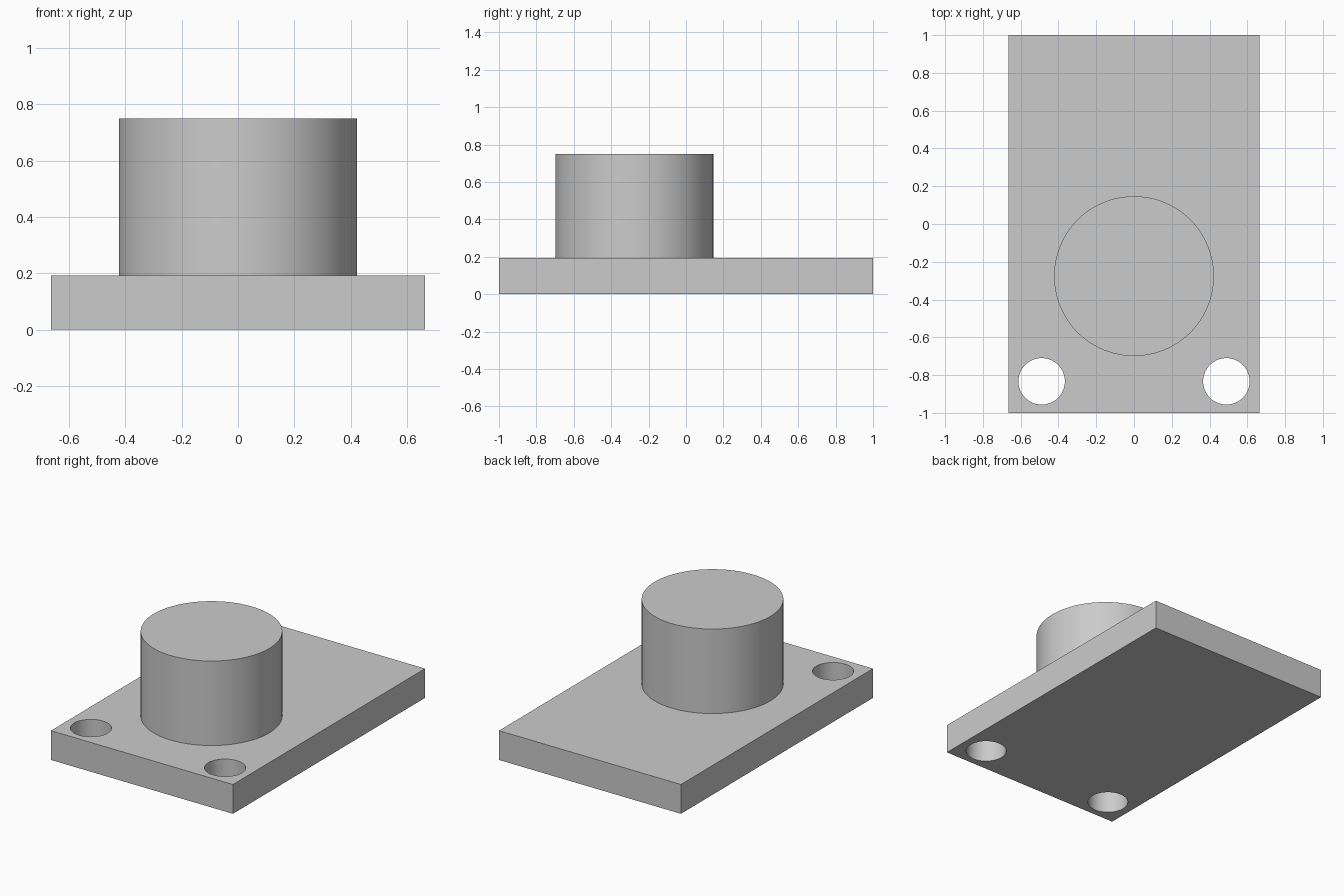
import bpy
import math

cube = bpy.data.objects.get("Cube")
if cube:
    bpy.data.objects.remove(cube, do_unlink=True)

WIDTH, LENGTH, THICK = 1.327, 2.0, 0.193
TOP = 0.75

# Plain grey finish
grey = bpy.data.materials.new("plain_grey")
grey.use_nodes = True
color = (0.6, 0.6, 0.6, 1.0)
grey.diffuse_color = color
grey.node_tree.nodes["Principled BSDF"].inputs["Base Color"].default_value = color


def finish(obj, name):
    obj.name = name
    obj.data.materials.clear()
    obj.data.materials.append(grey)
    return obj


def cylinder(name, radius, x, y, bottom, top, sides=96):
    bpy.ops.mesh.primitive_cylinder_add(
        vertices=sides, radius=radius, depth=top - bottom,
        location=(x, y, (bottom + top) / 2))
    return finish(bpy.context.object, name)


def smooth(obj):
    bpy.ops.object.select_all(action='DESELECT')
    obj.select_set(True)
    bpy.context.view_layer.objects.active = obj
    bpy.ops.object.shade_smooth_by_angle(angle=math.radians(30))


# Rectangular base plate
bpy.ops.mesh.primitive_cube_add(size=1, location=(0, 0, THICK / 2))
plate = finish(bpy.context.object, "base_plate")
plate.scale = (WIDTH, LENGTH, THICK)
bpy.ops.object.transform_apply(location=False, rotation=False, scale=True)

# Two mounting holes through the front corners
for side in (-1, 1):
    cutter = cylinder("hole_cutter", 0.123, side * 0.489, -0.833, -0.1, THICK + 0.1, 64)
    cutter.hide_render = True
    cut = plate.modifiers.new("mounting_hole", 'BOOLEAN')
    cut.operation = 'DIFFERENCE'
    cut.solver = 'EXACT'
    cut.object = cutter
    bpy.context.view_layer.objects.active = plate
    bpy.ops.object.modifier_apply(modifier=cut.name)
    bpy.data.objects.remove(cutter, do_unlink=True)
smooth(plate)

# Solid round boss standing on the plate
boss = cylinder("round_boss", 0.423, 0, -0.276, THICK, TOP)
smooth(boss)
